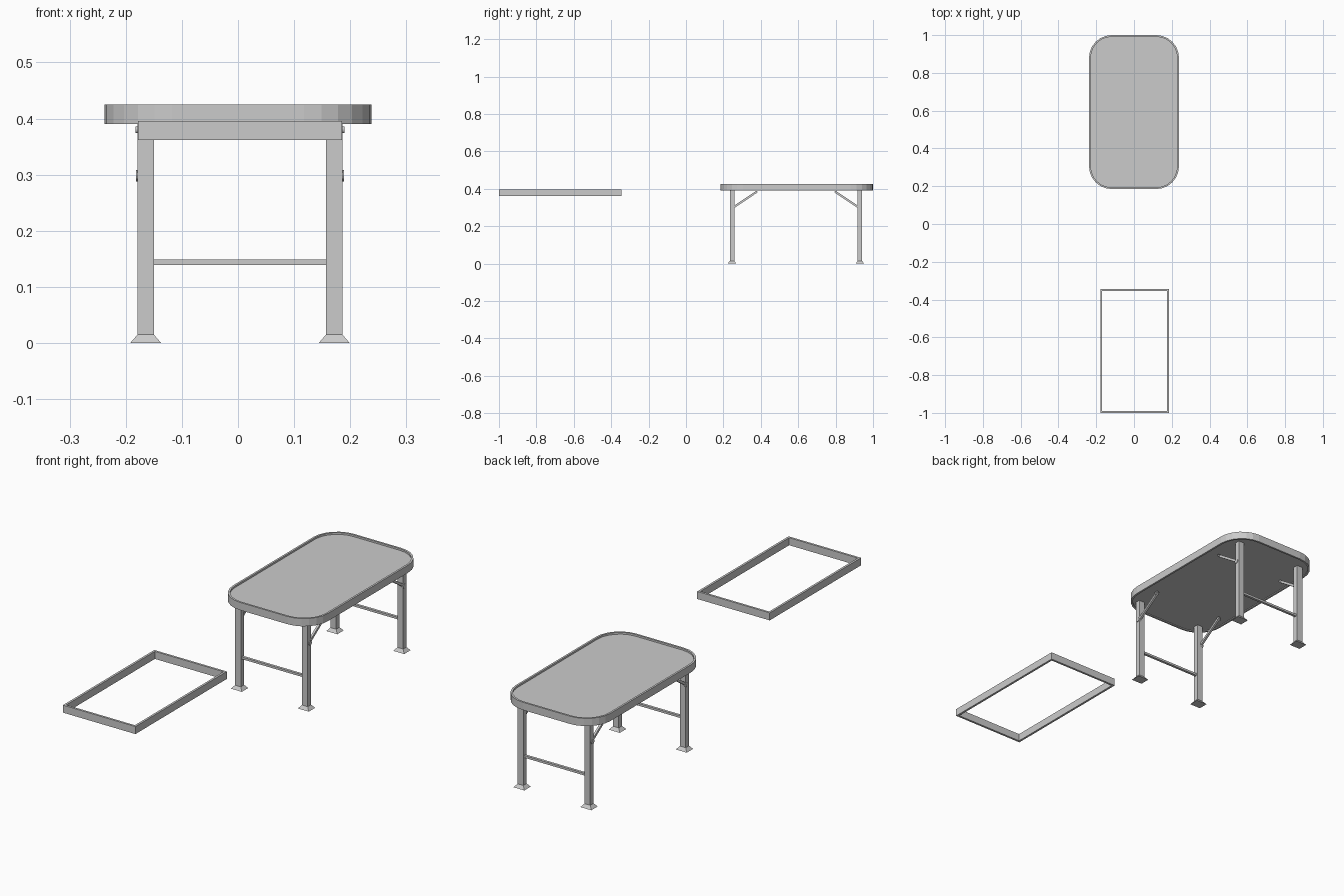
import bpy, bmesh, math
from mathutils import Vector

if "Cube" in bpy.data.objects:
    bpy.data.objects.remove(bpy.data.objects["Cube"])

LEG_X = (-0.1645, 0.1715)
LEG_Y = (0.246, 0.930)
LEG_W, LEG_D = 0.029, 0.024


def finish(name, bm):
    bmesh.ops.recalc_face_normals(bm, faces=bm.faces)
    me = bpy.data.meshes.new(name)
    bm.to_mesh(me)
    bm.free()
    ob = bpy.data.objects.new(name, me)
    bpy.context.collection.objects.link(ob)
    return ob


def loft(name, rings, closed=False):
    """Skin a stack of equal-length rings; cap the ends or close into a tube."""
    bm = bmesh.new()
    vs = [[bm.verts.new(p) for p in r] for r in rings]
    n, count = len(vs[0]), len(vs)
    for k in range(count if closed else count - 1):
        a, b = vs[k], vs[(k + 1) % count]
        for i in range(n):
            j = (i + 1) % n
            bm.faces.new((a[i], a[j], b[j], b[i]))
    if not closed:
        bm.faces.new(vs[0])
        bm.faces.new(vs[-1])
    return finish(name, bm)


def rect(cx, cy, w, d, z):
    return [(cx + sx * w / 2, cy + sy * d / 2, z)
            for sx, sy in ((-1, -1), (1, -1), (1, 1), (-1, 1))]


def rounded(inset, z, r=0.12, steps=6):
    """Rounded-rectangle outline of the tabletop, inset from its edge."""
    hx, hy, cy = 0.238 - r, 0.4075 - r, 0.5925
    pts = []
    for q, (sx, sy) in enumerate(((1, 1), (-1, 1), (-1, -1), (1, -1))):
        for k in range(steps + 1):
            a = math.pi / 2 * (q + k / steps)
            pts.append((sx * hx + (r - inset) * math.cos(a),
                        cy + sy * hy + (r - inset) * math.sin(a), z))
    return pts


def strut(name, p, q, w, t):
    """Flat bar in the YZ plane from p to q, width w, thickness t along x."""
    p, q = Vector(p), Vector(q)
    side = Vector((1, 0, 0)).cross((q - p).normalized()) * w / 2
    x = Vector((t / 2, 0, 0))
    return loft(name, [[c - side - x, c + side - x, c + side + x, c - side + x]
                       for c in (p, q)])


def bolt(name, x0, x1, y, z, r):
    rings = [[(x, y + r * math.cos(a), z + r * math.sin(a))
              for a in (math.tau * i / 12 for i in range(12))] for x in (x0, x1)]
    return loft(name, rings)


# Tabletop: panel recessed inside a raised rim
loft("table_panel", [rounded(0.006, 0.394), rounded(0.006, 0.417)])
loft("table_rim", [rounded(0, 0.390), rounded(0, 0.425),
                   rounded(0.009, 0.425), rounded(0.009, 0.390)], closed=True)

# Separate rectangular under-frame
FY, FD, FW, T = -0.6725, 0.655, 0.364, 0.010
loft("loose_frame", [rect(0.0035, FY, FW, FD, 0.362),
                     rect(0.0035, FY, FW, FD, 0.396),
                     rect(0.0035, FY, FW - 2 * T, FD - 2 * T, 0.396),
                     rect(0.0035, FY, FW - 2 * T, FD - 2 * T, 0.362)], closed=True)

for y, end, inward in ((LEG_Y[0], "front", 1), (LEG_Y[1], "back", -1)):
    for x, hand, out in ((LEG_X[0], "left", -1), (LEG_X[1], "right", 1)):
        tag = f"{end}_{hand}"
        # Leg and flared foot
        loft("leg_" + tag, [rect(x, y, LEG_W, LEG_D, 0.014),
                            rect(x, y, LEG_W, LEG_D, 0.395)])
        loft("foot_" + tag, [rect(x, y, 0.055, 0.046, 0),
                             rect(x, y, LEG_W, LEG_D, 0.015)])
        # Diagonal brace with bolts at both ends
        outer = x + out * LEG_W / 2
        bx = outer - out * 0.006
        strut("brace_" + tag, (bx, y + inward * 0.004, 0.299),
              (bx, y + inward * 0.134, 0.386), 0.011, 0.010)
        bolt("lower_bolt_" + tag, outer - out * 0.01, outer + out * 0.003,
             y + inward * 0.004, 0.298, 0.010)
        bolt("upper_bolt_" + tag, outer - out * 0.012, outer + out * 0.004,
             y + inward * 0.126, 0.380, 0.0055)
    # Stretcher between the pair of legs
    span = LEG_X[1] - LEG_X[0] - LEG_W + 0.004
    loft("stretcher_" + end, [rect(0.0035, y, span, 0.012, 0.139),
                              rect(0.0035, y, span, 0.012, 0.149)])
